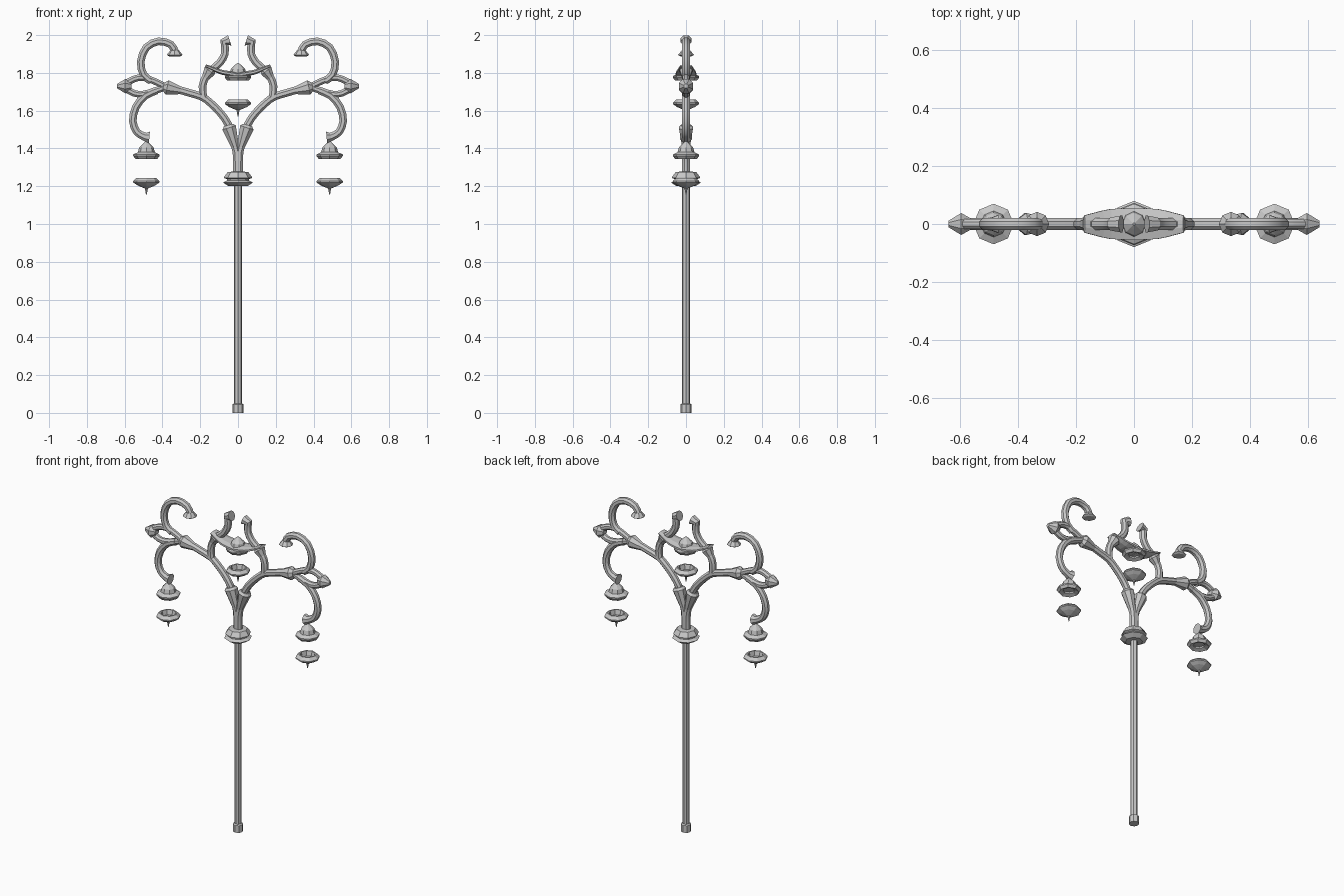
import bpy, bmesh, math
from mathutils import Vector

if "Cube" in bpy.data.objects:
    bpy.data.objects.remove(bpy.data.objects["Cube"])

SIDES = 8
iron = bpy.data.materials.new("grey_iron")
iron.use_nodes = True
iron.diffuse_color = (0.58, 0.58, 0.58, 1)
iron.node_tree.nodes["Principled BSDF"].inputs["Base Color"].default_value = iron.diffuse_color


def finish(name, bm, mirror=False):
    bmesh.ops.recalc_face_normals(bm, faces=bm.faces)
    mesh = bpy.data.meshes.new(name)
    bm.to_mesh(mesh)
    bm.free()
    mesh.materials.append(iron)
    ob = bpy.data.objects.new(name, mesh)
    bpy.context.collection.objects.link(ob)
    if mirror:
        ob.modifiers.new("Mirror", "MIRROR").use_mirror_merge = False
    return ob


def skin(bm, rings):
    """Bridge consecutive vertex rings and cap both ends."""
    for a, b in zip(rings, rings[1:]):
        for i in range(SIDES):
            j = (i + 1) % SIDES
            bm.faces.new((a[i], a[j], b[j], b[i]))
    bm.faces.new(rings[0])
    bm.faces.new(rings[-1])


def lathe(name, profile, x=0, z=0, mirror=False):
    """Turn (radius, height) pairs about a vertical axis."""
    bm = bmesh.new()
    rings = []
    for r, h in profile:
        rings.append([bm.verts.new((x + r * math.cos(math.tau * i / SIDES),
                                    r * math.sin(math.tau * i / SIDES), z + h))
                      for i in range(SIDES)])
    skin(bm, rings)
    return finish(name, bm, mirror)


def smooth_path(pts, steps):
    """Catmull-Rom through the points; the radius blends along."""
    p = [pts[0]] + pts + [pts[-1]]
    out = []
    for a, b, c, d in zip(p, p[1:], p[2:], p[3:]):
        for s in range(steps):
            t = s / steps
            out.append((b * 2 + (c - a) * t + (a * 2 - b * 5 + c * 4 - d) * t * t
                        + (b * 3 - a - c * 3 + d) * t ** 3) * 0.5)
    return out + [pts[-1]]


def sweep(name, pts, steps=2, depth=1.0):
    """Sweep an octagon along (x, z, radius) points in the XZ plane, mirrored."""
    path = smooth_path([Vector(p) for p in pts], steps)
    bm = bmesh.new()
    rings = []
    for k, p in enumerate(path):
        d = path[min(k + 1, len(path) - 1)] - path[max(k - 1, 0)]
        n = Vector((-d.y, d.x)).normalized()
        ring = []
        for i in range(SIDES):
            a = math.tau * (i + 0.5) / SIDES
            u, v = p.z * math.cos(a), p.z * math.sin(a) * depth
            ring.append(bm.verts.new((p.x + n.x * u, v, p.y + n.y * u)))
        rings.append(ring)
    skin(bm, rings)
    return finish(name, bm, mirror=True)


def tube(name, pts, r=0.022):
    """Round bar of even thickness, shaded smooth along its length."""
    ob = sweep(name, [(x, z, r) for x, z in pts])
    bpy.ops.object.select_all(action="DESELECT")
    ob.select_set(True)
    bpy.context.view_layer.objects.active = ob
    bpy.ops.object.shade_smooth_by_angle(angle=math.radians(35))


# Post, foot and collar
lathe("post", [(0.021, 0.02), (0.021, 1.22)])
lathe("foot", [(0.03, 0), (0.03, 0.045), (0.022, 0.05)])
lathe("collar", [(0.05, 1.2), (0.08, 1.22), (0.058, 1.23), (0.058, 1.237),
                 (0.073, 1.243), (0.073, 1.25), (0.055, 1.275), (0.02, 1.278)])

# Main branches
tube("main_branch", [(0.006, 1.27), (0.008, 1.38), (0.03, 1.45), (0.053, 1.53),
                     (0.095, 1.59), (0.145, 1.64), (0.19, 1.673), (0.26, 1.695),
                     (0.33, 1.715), (0.39, 1.727)])
sweep("lower_sleeve", [(0.012, 1.4, 0.021), (0.047, 1.51, 0.04), (0.051, 1.523, 0.028)], 1)
sweep("outer_sleeve", [(0.30, 1.706, 0.021), (0.375, 1.723, 0.041), (0.395, 1.727, 0.024)], 1)

# Outer leaf loop and scrolls
tube("leaf_top", [(0.38, 1.725), (0.44, 1.755), (0.50, 1.775), (0.55, 1.768), (0.605, 1.738)], 0.019)
tube("leaf_bottom", [(0.38, 1.725), (0.44, 1.705), (0.50, 1.688), (0.55, 1.692), (0.605, 1.722)], 0.019)
sweep("leaf_tip", [(0.565, 1.73, 0.022), (0.597, 1.73, 0.041), (0.641, 1.73, 0.012)], 1)
tube("upper_scroll", [(0.46, 1.757), (0.50, 1.79), (0.515, 1.86), (0.485, 1.935),
                      (0.42, 1.967), (0.355, 1.95), (0.333, 1.91)])
lathe("upper_scroll_cap", [(0.03, 1.888), (0.042, 1.895), (0.022, 1.92)], 0.335, 0, True)
tube("lower_scroll", [(0.43, 1.707), (0.49, 1.68), (0.54, 1.62), (0.557, 1.545),
                      (0.535, 1.487), (0.50, 1.465)])
sweep("lower_scroll_knob", [(0.515, 1.472, 0.022), (0.492, 1.461, 0.024), (0.469, 1.459, 0.033)], 1)

# Inner scrolls and the cross bar that holds the centre lamp
tube("inner_scroll", [(0.183, 1.67), (0.188, 1.73), (0.168, 1.785), (0.135, 1.82),
                      (0.095, 1.855), (0.07, 1.9), (0.07, 1.95)])
sweep("inner_sleeve", [(0.175, 1.77, 0.02), (0.15, 1.81, 0.036), (0.135, 1.823, 0.022)], 1)
sweep("inner_scroll_tip", [(0.071, 1.935, 0.02), (0.075, 1.962, 0.024), (0.044, 1.972, 0.031)], 1)
sweep("cross_bar", [(0, 1.79, 0.015), (0.08, 1.802, 0.014), (0.13, 1.82, 0.011),
                    (0.172, 1.838, 0.008)], 2, 4)

# Three lamps: a domed cap above and a hollow dish with a spike below
CAP = [(0.034, 0.065), (0.034, 0.055), (0.058, 0.045), (0.07, 0.06), (0.07, 0.068),
       (0.045, 0.08), (0.038, 0.105), (0.02, 0.123), (0.004, 0.138)]
DISH = [(0.002, -0.145), (0.008, -0.112), (0.03, -0.103), (0.048, -0.095), (0.07, -0.08),
        (0.07, -0.073), (0.052, -0.056), (0.044, -0.056), (0.036, -0.085)]
for name, x, z in (("centre", 0, 1.715), ("side", 0.485, 1.3)):
    lathe(name + "_lamp_cap", CAP, x, z, x > 0)
    lathe(name + "_lamp_dish", DISH, x, z, x > 0)
